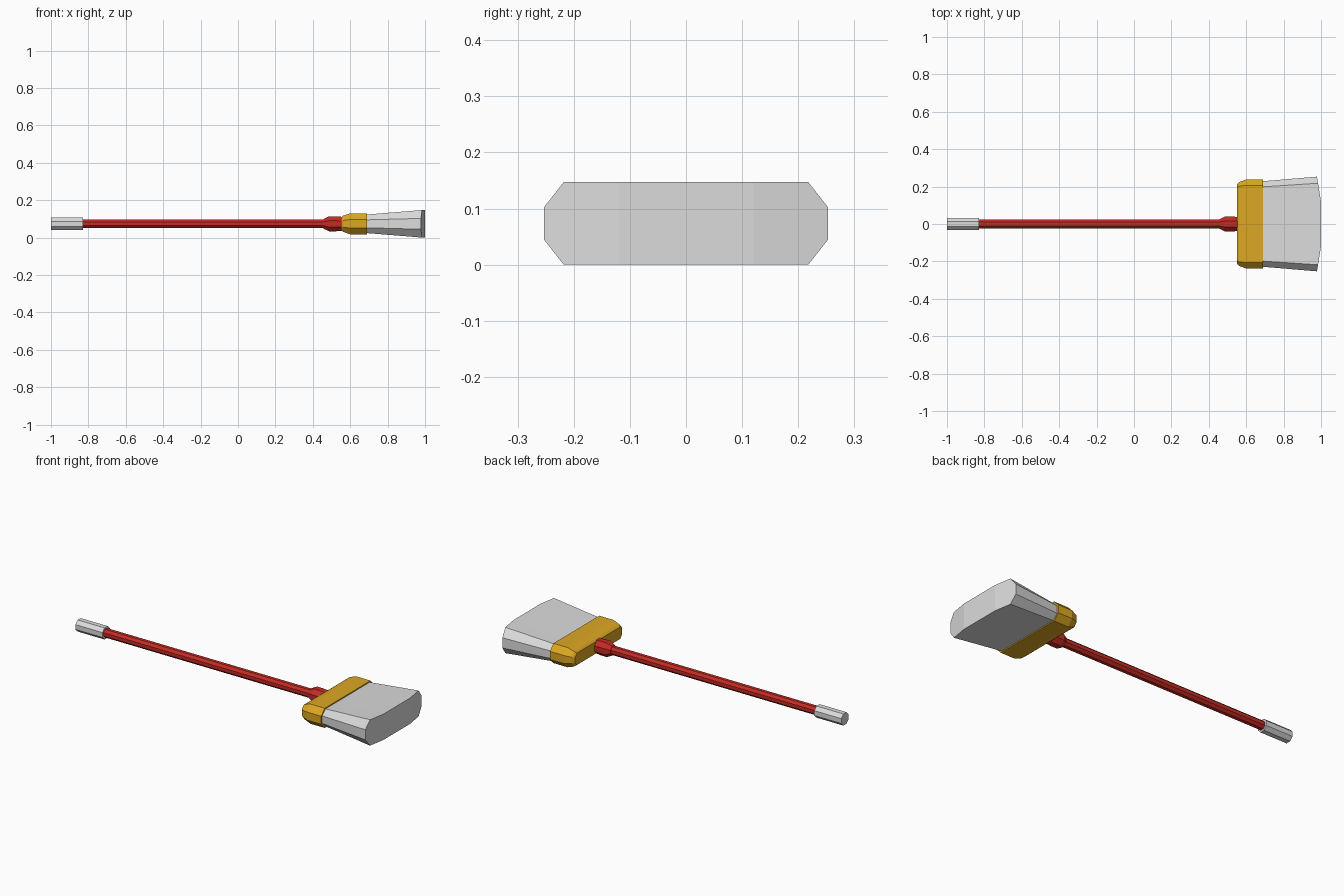
import bpy, bmesh, math

if "Cube" in bpy.data.objects:
    bpy.data.objects.remove(bpy.data.objects["Cube"])

ZC = 0.0735  # height of the broom's long axis


def material(name, rgb):
    m = bpy.data.materials.new(name)
    m.diffuse_color = (*rgb, 1)
    m.use_nodes = True
    m.node_tree.nodes["Principled BSDF"].inputs["Base Color"].default_value = m.diffuse_color
    return m


RED = material("red", (0.56, 0.025, 0.018))
YELLOW = material("yellow", (0.72, 0.39, 0.016))
GREY = material("light grey", (0.71, 0.71, 0.71))


def loft(name, rings, mat):
    """Skin a list of closed rings of (x, y, z) points and cap both ends."""
    bm = bmesh.new()
    loops = [[bm.verts.new(p) for p in r] for r in rings]
    n = len(loops[0])
    for a, b in zip(loops, loops[1:]):
        for i in range(n):
            j = (i + 1) % n
            bm.faces.new((a[i], a[j], b[j], b[i]))
    bm.faces.new(loops[0])
    # far cap in vertical strips, so that a bowed end stays clean
    end = loops[-1]
    for i in range(n // 2 - 1):
        bm.faces.new((end[i], end[i + 1], end[n - 2 - i], end[n - 1 - i]))
    bmesh.ops.recalc_face_normals(bm, faces=bm.faces)
    me = bpy.data.meshes.new(name)
    bm.to_mesh(me)
    bm.free()
    me.materials.append(mat)
    ob = bpy.data.objects.new(name, me)
    bpy.context.collection.objects.link(ob)
    return ob


def rod(name, stations, mat):
    """Eight-sided turned part along x, from (x, flat half-width) pairs."""
    rings = []
    for x, h in stations:
        r = h / math.cos(math.pi / 8)
        angles = [math.pi * 9 / 8 - k * math.pi / 4 for k in range(8)]
        rings.append([(x, r * math.cos(a), ZC + r * math.sin(a)) for a in angles])
    # start on the left side so the cap strips run vertically
    rings = [r[1:] + r[:1] for r in rings]
    return loft(name, rings, mat)


def slab_ring(x, w, wc, h, hc, mid=0.12, bow=0.0):
    """Wide chamfered section; the middle can bow forward along x."""
    top = [(-w, hc), (-wc, h), (-mid, h), (mid, h), (wc, h), (w, hc)]
    pts = top + [(y, -z) for y, z in reversed(top)]
    return [(x + bow * min(1, (w - abs(y)) / (w - mid)), y, ZC + z) for y, z in pts]


# handle
rod("grip", [(-1.0, 0.033), (-0.83, 0.033)], GREY)
rod("shaft", [(-0.84, 0.023), (0.48, 0.023)], RED)
rod("collar", [(0.457, 0.026), (0.487, 0.040), (0.525, 0.040), (0.57, 0.036)], RED)

# yellow head that holds the bristles
loft("head", [slab_ring(0.550, 0.212, 0.195, 0.034, 0.014),
              slab_ring(0.562, 0.224, 0.203, 0.043, 0.018),
              slab_ring(0.600, 0.238, 0.206, 0.056, 0.023),
              slab_ring(0.690, 0.238, 0.206, 0.056, 0.023)], YELLOW)

# flared bristle block with a bowed tip
loft("bristles", [slab_ring(0.68, 0.228, 0.198, 0.049, 0.021),
                  slab_ring(0.978, 0.253, 0.218, 0.0735, 0.029, bow=0.022)], GREY)
